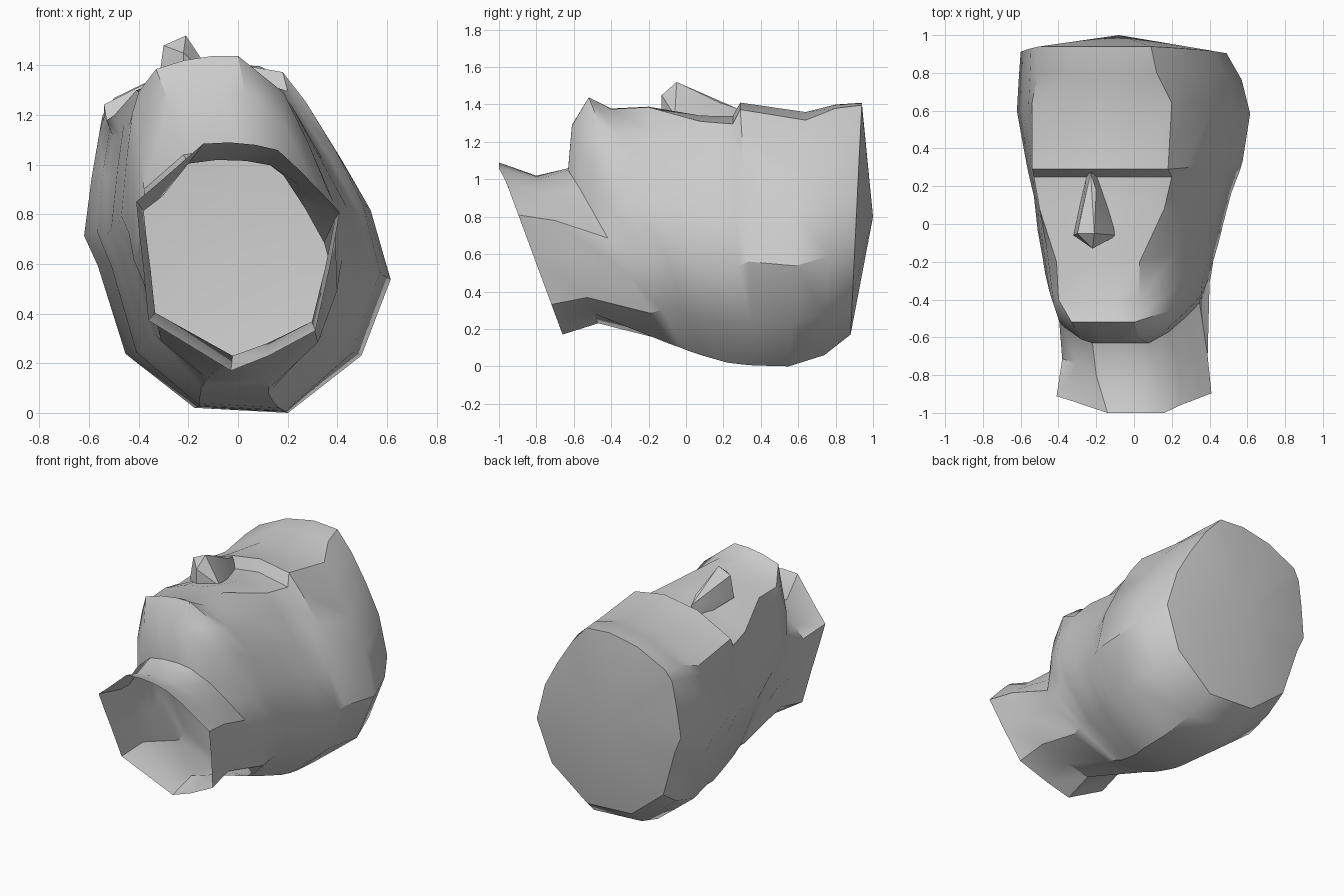
import bpy, bmesh

cube = bpy.data.objects.get("Cube")
if cube:
    bpy.data.objects.remove(cube, do_unlink=True)

# Plain grey clay
clay = bpy.data.materials.new("grey_clay")
clay.use_nodes = True
clay.diffuse_color = (0.6, 0.6, 0.6, 1)
clay.node_tree.nodes["Principled BSDF"].inputs["Base Color"].default_value = (0.6, 0.6, 0.6, 1)


def finish(name, bm, angle):
    mesh = bpy.data.meshes.new(name)
    bm.to_mesh(mesh)
    bm.free()
    obj = bpy.data.objects.new(name, mesh)
    bpy.context.collection.objects.link(obj)
    mesh.materials.append(clay)
    bpy.ops.object.select_all(action='DESELECT')
    obj.select_set(True)
    bpy.context.view_layer.objects.active = obj
    bpy.ops.object.shade_smooth_by_angle(angle=angle)
    return obj


# Side and back outlines of a cross-section, in -1..1, clockwise from the temple
HEAD = [(.47, .78), (.68, .5), (.87, .2), (1, -.21), (.81, -.66), (.33, -1),
        (-.28, -.97), (-.73, -.65), (-.91, -.13), (-1, .05), (-.95, .4), (-.9, .66)]
NECK = [(.6, .76), (.85, .53), (1, .39), (.9, -.1), (.76, -.65), (.3, -.87),
        (-.07, -1), (-.88, -.56), (-.93, -.1), (-.97, .2), (-1, .48), (-.8, .63)]
FACE_STEPS = (0, .35, .7, 1)      # points across the gently bowed face


def section(outline, y_top, y_bot, x_min, x_max, z_min, z_max, face_l, face_r):
    """One ring: a bowed face strip, then the rounded sides and back."""
    pts = []
    for t in FACE_STEPS:
        x = face_l + (face_r - face_l) * t
        pts.append((x, y_top, z_max - .7 * (x + .05) ** 2))
    for u, v in outline:
        k = (v + 1) / 2
        pts.append((x_min + (x_max - x_min) * (u + 1) / 2,
                    y_bot + (y_top - y_bot) * k,
                    z_min + (z_max - z_min) * k))
    return pts


# outline, y_top, y_bot, x_min, x_max, z_min, z_max, face_left, face_right
STATIONS = [
    (NECK, -1.0, -.66, -.41, .41, .17, 1.09, -.14, .16),     # neck rim
    (NECK, -.80, -.47, -.38, .39, .23, 1.02, -.20, .13),     # neck
    (HEAD, -.63, -.10, -.42, .40, .125, 1.06, -.22, .08),    # neck root
    (HEAD, -.61, -.03, -.44, .41, .10, 1.29, -.28, .03),     # under the chin
    (HEAD, -.52, .02, -.47, .42, .08, 1.44, -.33, .00),      # chin
    (HEAD, -.40, .08, -.485, .445, .06, 1.38, -.40, .03),    # mouth
    (HEAD, -.20, .15, -.51, .475, .04, 1.39, -.41, .03),     # cheeks
    (HEAD, .08, .22, -.53, .515, .02, 1.34, -.50, .16),      # eyes
    (HEAD, .25, .30, -.56, .56, .01, 1.34, -.53, .20),       # under the brow
    (HEAD, .29, .36, -.57, .575, .005, 1.41, -.54, .18),     # brow
    (HEAD, .64, .55, -.62, .615, .00, 1.36, -.54, .20),      # hairline
    (HEAD, .80, .74, -.61, .57, .06, 1.40, -.51, .12),       # hair
    (HEAD, .94, .88, -.60, .49, .17, 1.41, -.50, .09),       # crown rim
]

# Head and open neck
bm = bmesh.new()
rings = [[bm.verts.new(p) for p in section(*s)] for s in STATIONS]
n = len(rings[0])
for a, b in zip(rings, rings[1:]):
    for i in range(n):
        j = (i + 1) % n
        bm.faces.new((a[i], a[j], b[j], b[i]))
top = bm.verts.new((-.08, 1.0, .8))
for i in range(n):
    bm.faces.new((rings[-1][i], rings[-1][(i + 1) % n], top))
finish("head", bm, .6)

# Wedge nose
bm = bmesh.new()
for p in [(-.25, .27, 1.27), (-.19, .27, 1.27), (-.23, .27, 1.38),
          (-.26, .18, 1.38), (-.20, .18, 1.41),
          (-.30, -.05, 1.48), (-.21, -.05, 1.52),
          (-.32, -.06, 1.33), (-.09, -.06, 1.34),
          (-.22, -.13, 1.45), (-.22, -.13, 1.32)]:
    bm.verts.new(p)
bmesh.ops.convex_hull(bm, input=bm.verts[:])
bmesh.ops.delete(bm, geom=[v for v in bm.verts if not v.link_faces], context='VERTS')
bmesh.ops.recalc_face_normals(bm, faces=bm.faces[:])
finish("nose", bm, .3)
